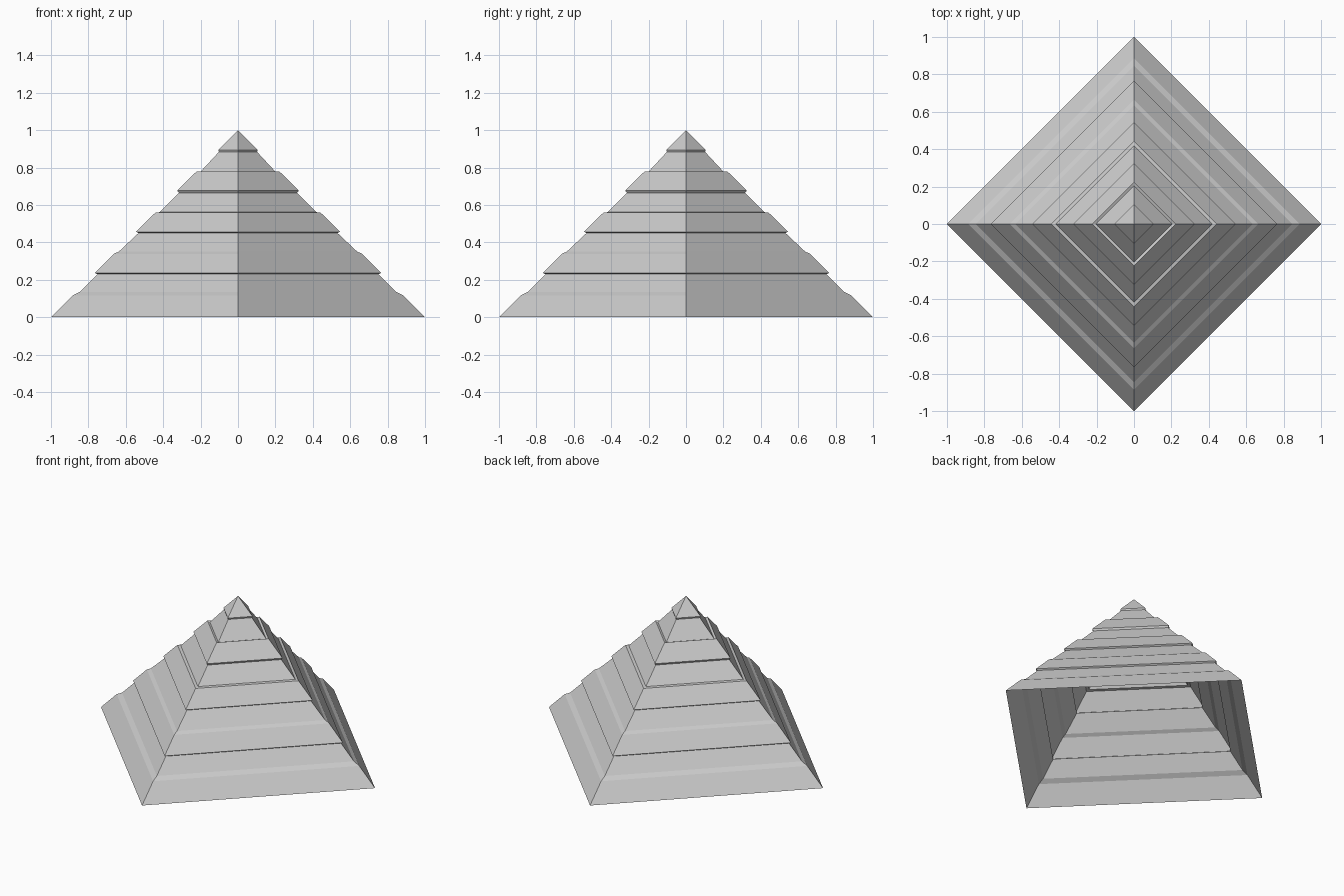
import bpy, bmesh, math

if "Cube" in bpy.data.objects:
    bpy.data.objects.remove(bpy.data.objects["Cube"])

# Half profile (radius, height): alternating proud and recessed sloping courses
PROFILE = [
    (1.0, 0.0), (0.885, 0.116),
    (0.846, 0.136), (0.752, 0.230),
    (0.765, 0.237), (0.665, 0.338),
    (0.636, 0.352), (0.532, 0.450),
    (0.545, 0.457), (0.442, 0.559),
    (0.418, 0.562), (0.316, 0.665),
    (0.325, 0.677), (0.223, 0.778),
    (0.205, 0.773), (0.102, 0.884),
    (0.106, 0.894),
]
SIDES = 4

bm = bmesh.new()

# Square rings with corners on the axes, one per profile point
rings = []
for r, z in PROFILE:
    rings.append([bm.verts.new((r * math.cos(math.tau * i / SIDES),
                                r * math.sin(math.tau * i / SIDES), z))
                  for i in range(SIDES)])

# Flat walls between neighbouring rings; the base stays open
for low, high in zip(rings, rings[1:]):
    for i in range(SIDES):
        j = (i + 1) % SIDES
        bm.faces.new((low[i], low[j], high[j], high[i]))

# Pointed cap
tip = bm.verts.new((0, 0, 1))
for i in range(SIDES):
    bm.faces.new((rings[-1][i], rings[-1][(i + 1) % SIDES], tip))

mesh = bpy.data.meshes.new("stepped_pyramid")
bm.to_mesh(mesh)
bm.free()
bpy.context.collection.objects.link(bpy.data.objects.new("stepped_pyramid", mesh))
